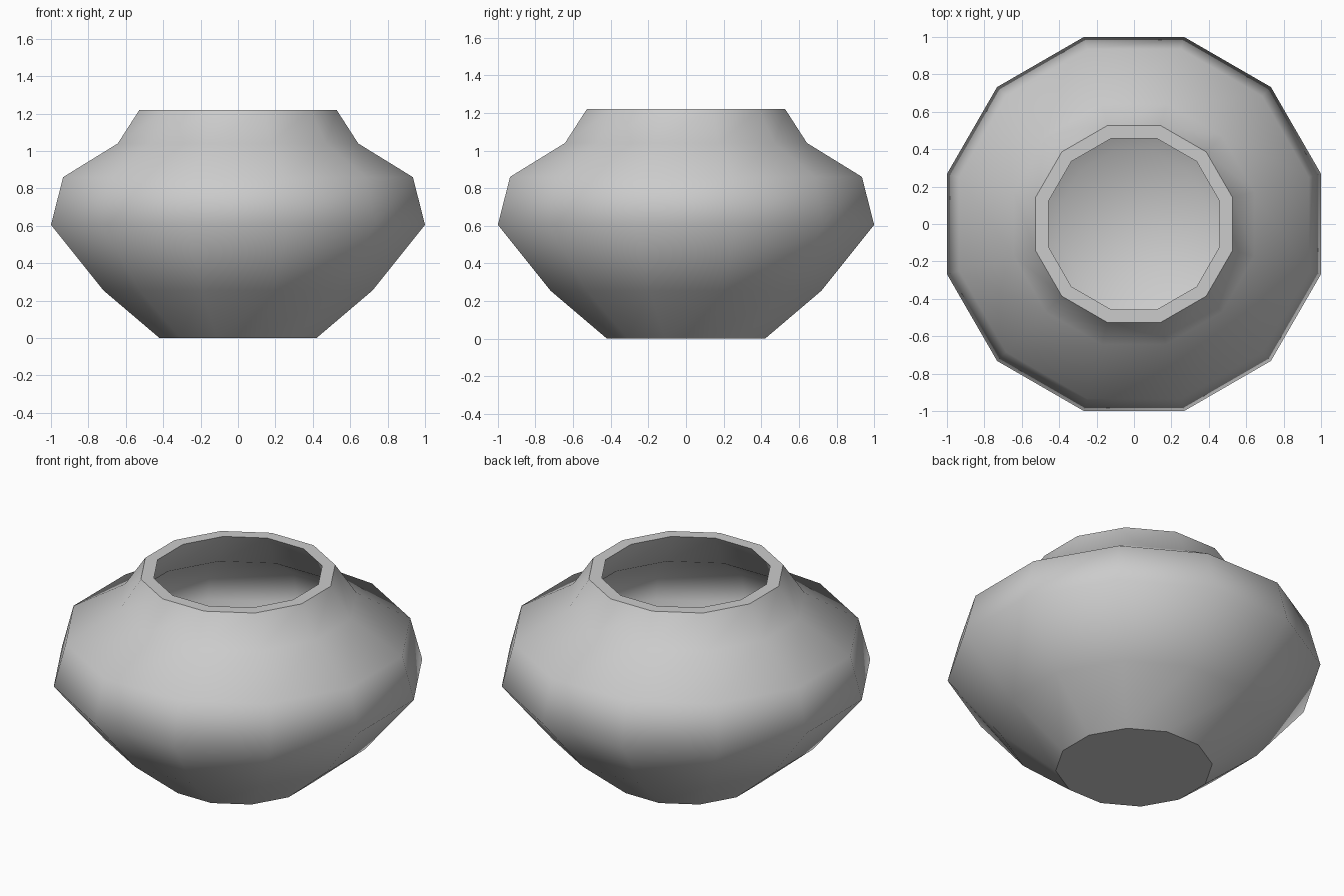
import bpy, bmesh, math

if "Cube" in bpy.data.objects:
    bpy.data.objects.remove(bpy.data.objects["Cube"])

SIDES = 12
K = 1 / math.cos(math.pi / SIDES)  # flat-to-flat radius -> corner radius

# (flat radius, height): outer wall from foot to rim, then inner wall down to floor
outer = [(0.42, 0), (0.72, 0.255), (1.0, 0.605), (0.935, 0.86), (0.643, 1.04), (0.527, 1.22)]
inner = [(0.457, 1.22), (0.58, 1.01), (0.87, 0.82), (0.93, 0.61), (0.67, 0.29), (0.39, 0.06)]

bm = bmesh.new()


def ring(r, z):
    return [bm.verts.new((r * K * math.cos((i + 0.5) * math.tau / SIDES),
                          r * K * math.sin((i + 0.5) * math.tau / SIDES), z))
            for i in range(SIDES)]


rings = [ring(r, z) for r, z in outer + inner]

# Walls and rim
for a, b in zip(rings, rings[1:]):
    for i in range(SIDES):
        j = (i + 1) % SIDES
        bm.faces.new((a[i], a[j], b[j], b[i]))

# Foot underside and inner floor
bm.faces.new(rings[0][::-1])
bm.faces.new(rings[-1])

# Smooth walls, with crisp edges at the foot and both sides of the rim
for f in bm.faces:
    f.smooth = True
n = len(outer)
for loop in (rings[0], rings[n - 1], rings[n]):
    for i in range(SIDES):
        bm.edges.get((loop[i], loop[(i + 1) % SIDES])).smooth = False

bmesh.ops.recalc_face_normals(bm, faces=bm.faces)
mesh = bpy.data.meshes.new("pot")
bm.to_mesh(mesh)
bm.free()
bpy.context.collection.objects.link(bpy.data.objects.new("pot", mesh))
